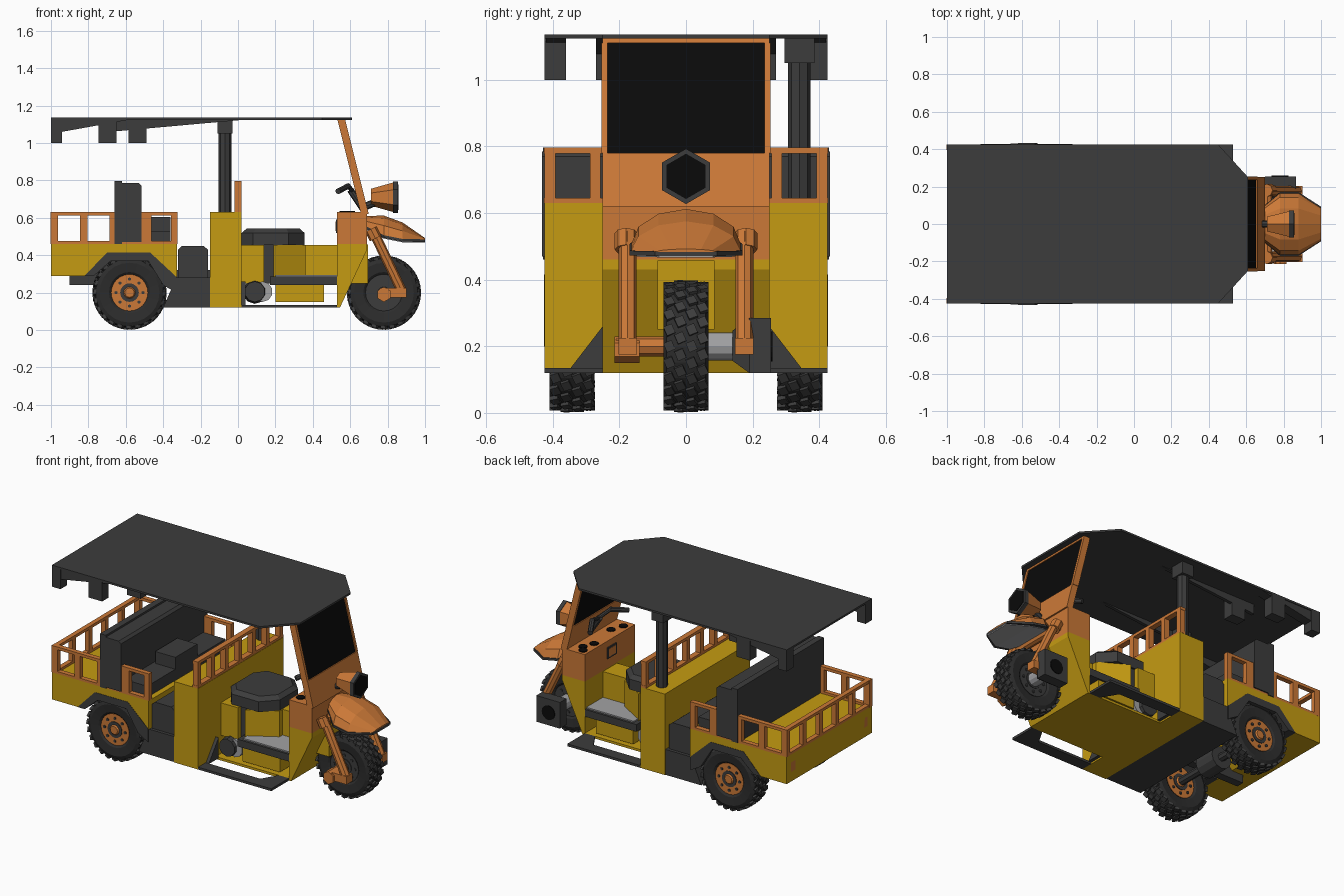
import bpy, bmesh, math
from mathutils import Vector, Matrix

if "Cube" in bpy.data.objects:
    bpy.data.objects.remove(bpy.data.objects["Cube"])


def mat(name, r, g, b):
    m = bpy.data.materials.new(name)
    m.diffuse_color = (r, g, b, 1)
    m.use_nodes = True
    m.node_tree.nodes["Principled BSDF"].inputs["Base Color"].default_value = m.diffuse_color
    return m


YEL = mat("yellow paint", 0.56, 0.33, 0.006)
ORA = mat("orange paint", 0.60, 0.19, 0.038)
DRK = mat("dark grey", 0.046, 0.046, 0.046)
TYR = mat("tyre rubber", 0.026, 0.026, 0.026)
BLK = mat("black glass", 0.003, 0.003, 0.003)
GRY = mat("light metal", 0.36, 0.36, 0.37)


def finish(name, bm, m):
    bmesh.ops.recalc_face_normals(bm, faces=bm.faces)
    me = bpy.data.meshes.new(name)
    bm.to_mesh(me)
    bm.free()
    me.materials.append(m)
    ob = bpy.data.objects.new(name, me)
    bpy.context.collection.objects.link(ob)
    return ob


def loft(name, rings, m, caps=True, closed=True):
    """Skin a list of equal-length point rings."""
    bm = bmesh.new()
    vs = [[bm.verts.new(p) for p in r] for r in rings]
    n = len(rings[0])
    for a, b in zip(vs, vs[1:]):
        for i in range(n if closed else n - 1):
            j = (i + 1) % n
            bm.faces.new((a[i], a[j], b[j], b[i]))
    if caps:
        bm.faces.new(vs[0])
        bm.faces.new(vs[-1])
    return finish(name, bm, m)


def prism(name, pts, y0, y1, m):
    return loft(name, [[(x, y, z) for x, z in pts] for y in (y0, y1)], m)


def slab(name, pts, z0, z1, m):
    return loft(name, [[(x, y, z) for x, y in pts] for z in (z0, z1)], m)


def box(name, x0, x1, y0, y1, z0, z1, m):
    return slab(name, [(x0, y0), (x1, y0), (x1, y1), (x0, y1)], z0, z1, m)


def rod(name, a, b, r, m, r2=None, n=8):
    a, b = Vector(a), Vector(b)
    d = b - a
    bm = bmesh.new()
    mx = Matrix.Translation((a + b) / 2) @ d.to_track_quat('Z', 'Y').to_matrix().to_4x4()
    bmesh.ops.create_cone(bm, cap_ends=True, segments=n, radius1=r,
                          radius2=r if r2 is None else r2, depth=d.length, matrix=mx)
    return finish(name, bm, m)


def lathe(name, prof, cx, cy, cz, m, n=24):
    rings = [[(cx + r * math.cos(2 * math.pi * i / n), cy + y, cz + r * math.sin(2 * math.pi * i / n))
              for i in range(n)] for r, y in prof]
    return loft(name, rings, m)


def wheel(name, cx, cy, rim):
    lathe(name + "_tyre", [(.095, -.05), (.11, -.062), (.16, -.068), (.182, -.058), (.19, -.03),
                           (.19, .03), (.182, .058), (.16, .068), (.11, .062), (.095, .05)], cx, cy, .2, TYR)
    # staggered tread blocks
    bm = bmesh.new()
    for k, (y, r) in enumerate([(-.05, .186), (-.017, .191), (.017, .191), (.05, .186)]):
        for i in range(24):
            a = 2 * math.pi * (i + .5 * (k % 2)) / 24
            mx = (Matrix.Translation((cx, cy, .2)) @ Matrix.Rotation(a, 4, 'Y') @ Matrix.Translation((r, y, 0))
                  @ Matrix.Rotation(.4, 4, 'X') @ Matrix.Diagonal((.014, .027, .03, 1)))
            bmesh.ops.create_cube(bm, size=1, matrix=mx)
    finish(name + "_tread", bm, DRK)
    lathe(name + "_rim", [(.098, -.054), (.098, .054)], cx, cy, .2, rim)
    for s in (-1, 1):
        y = cy + s * .054
        rod(name + "_hub", (cx, y, .2), (cx, y + s * .012, .2), .035, rim, .025, 12)
        rod(name + "_hub_ring", (cx, y, .2), (cx, y + s * .004, .2), .05, DRK, n=16)
        for i in range(8):
            a = i * math.pi / 4
            p = (cx + .072 * math.cos(a), y, .2 + .072 * math.sin(a))
            rod(name + "_bolt", p, (p[0], y + s * .006, p[2]), .009, DRK, n=6)


def railing(name, a, b, z0, z1, n, w=.032, t=.03):
    """Railing between two floor points, along x or y."""
    (xa, ya), (xb, yb) = a, b
    h = t / 2
    for za, zb in ((z0, z0 + .015), (z1 - .018, z1)):
        box(name + "_rail", min(xa, xb) - h, max(xa, xb) + h, min(ya, yb) - h, max(ya, yb) + h, za, zb, ORA)
    for i in range(n):
        f = i / (n - 1)
        x, y = xa + (xb - xa) * f, ya + (yb - ya) * f
        wx, wy = (w / 2, h) if ya == yb else (h, w / 2)
        box(name + "_post", x - wx, x + wx, y - wy, y + wy, z0, z1, ORA)


# wheels
wheel("front_wheel", .78, 0, DRK)
for s in (-1, 1):
    wheel("rear_wheel", -.58, s * .342, ORA)
rod("rear_axle", (-.58, -.3, .2), (-.58, .3, .2), .025, DRK)
rod("differential", (-.58, -.07, .2), (-.58, .07, .2), .07, DRK, n=12)

# roof with ribs and hanging blocks
slab("roof", [(-1, -.425), (.45, -.425), (.61, -.25), (.61, .25), (.45, .425), (-1, .425)], 1.124, 1.136, DRK)
for s in (-1, 1):
    for x0, x1, ya, yb in ((-1, -.94, .36, .425), (-.745, -.65, .36, .425), (-.585, -.49, .2, .27)):
        box("roof_block", x0, x1, min(s * ya, s * yb), max(s * ya, s * yb), 1.0, 1.125, DRK)
    prism("rear_roof_rib", [(-.94, 1.06), (-.58, 1.125), (-.94, 1.125)], s * .36, s * .42, DRK)
    prism("long_roof_rib", [(-.65, 1.063), (.04, 1.125), (-.65, 1.125)], s * .25, s * .27, DRK)
rod("roof_post", (-.07, .34, .63), (-.07, .34, 1.125), .034, DRK)
box("roof_post_cap", -.11, -.03, .295, .385, 1.05, 1.125, DRK)

# partition and its railing
box("partition", -.15, .02, -.425, .425, .12, .63, YEL)
railing("partition_railing", (0, -.408), (0, .408), .63, .797, 7, t=.036)

# cargo bed, wheel arches and chassis
prism("cargo_bed", [(-1, .29), (-.82, .29), (-.70, .415), (-.47, .415), (-.325, .28), (-.325, .46), (-1, .46)],
      -.425, .425, YEL)
for s in (-1, 1):
    prism("wheel_arch", [(-.82, .29), (-.70, .415), (-.47, .415), (-.33, .285), (-.33, .2), (-.4, .24),
                         (-.48, .37), (-.68, .37), (-.77, .29)], s * .25, s * .427, DRK)
    prism("rear_footwell_side", [(-.40, .12), (-.15, .12), (-.15, .28), (-.33, .28)], s * .2, s * .42, DRK)
    box("chassis_beam", -.9, -.1, s * .15 - .025, s * .15 + .025, .24, .32, DRK)
    box("tail_light", -1.0, -.994, s * .36 - .02, s * .36 + .02, .35, .41, ORA)
box("rear_floor", -.4, -.15, -.2, .2, .12, .16, DRK)
prism("passenger_box", [(-.32, .28), (-.16, .28), (-.16, .43), (-.185, .45), (-.30, .45), (-.32, .43)], -.4, .4, DRK)

# bed railings
for s in (-1, 1):
    railing("side_railing", (-.982, s * .41), (-.508, s * .41), .46, .63, 4, w=.04)
    railing("gate_frame", (-.48, s * .41), (-.342, s * .41), .46, .63, 2, w=.035)
railing("rear_railing", (-.985, -.41), (-.985, .41), .46, .63, 6)

# passenger bench
box("bench_back_frame", -.66, -.62, -.43, .43, .46, .797, DRK)
prism("bench_back", [(-.62, .47), (-.515, .47), (-.515, .77), (-.53, .785), (-.62, .785)], -.432, .432, DRK)
box("bench_cushion", -.515, -.36, -.39, .39, .46, .53, DRK)
box("bench_console", -.50, -.36, -.11, .11, .53, .605, DRK)

# cab front, dashboard and windscreen
prism("front_cowl", [(.53, .12), (.545, .12), (.69, .43), (.69, .46), (.53, .46)], -.25, .25, YEL)
box("cowl_centre", .60, .695, -.085, .085, .25, .458, YEL)
box("dashboard", .53, .69, -.25, .25, .46, .63, ORA)
box("dash_panel", .524, .53, -.06, .03, .52, .59, DRK)
box("dash_panel_face", .522, .53, -.05, .02, .53, .58, ORA)
for i, y in enumerate((-.19, -.11, .1, .17, .21)):
    rod("gauge", (.57 + .03 * (i % 2), y, .63), (.57 + .03 * (i % 2), y, .636), .026, BLK, n=12)


def screen_x(z):
    return .697 - (z - .63) * .25


def screen_bar(name, y0, y1, z0, z1, m, pad=0):
    prism(name, [(screen_x(z0) + pad, z0), (screen_x(z1) + pad, z1),
                 (screen_x(z1) - .042 - pad, z1), (screen_x(z0) - .042 - pad, z0)], y0, y1, m)


screen_bar("screen_lower_panel", -.25, .25, .62, .78, ORA)
screen_bar("screen_top_bar", -.25, .25, 1.11, 1.125, ORA)
for s in (-1, 1):
    screen_bar("screen_pillar", s * .235, s * .253, .78, 1.11, ORA)
screen_bar("windscreen", -.236, .236, .78, 1.11, BLK, -.006)

# floor, side steps and under-seat machinery
box("floor_pan", .02, .53, -.25, .25, .12, .135, YEL)
for s in (-1, 1):
    slab("side_step", [(.02, s * .35), (.40, s * .35), (.46, s * .25), (.53, s * .25), (.53, s * .425), (.02, s * .425)],
         .12, .135, DRK)
    loft("step_gusset", [[(x, s * .35, .13), (x, s * .25, .13), (x, s * .25, .26)] for x in (.02, .04)], DRK)
    rod("gearbox_end", (.09, s * .12, .205), (.09, s * .24, .205), .065, DRK, .055, 10)
    rod("gearbox_ring", (.13, s * .14, .205), (.13, s * .22, .205), .055, GRY, n=10)
box("footwell_box", .20, .46, -.24, .24, .15, .24, YEL)
box("footwell_rim", .17, .53, -.25, .25, .24, .285, DRK)
box("foot_plate", .20, .53, -.235, .235, .285, .293, GRY)
box("seat_base_side", .02, .14, -.2, .2, .25, .455, YEL)
box("seat_base_gap", .14, .2, -.17, .17, .25, .455, DRK)
slab("seat_base_front", [(.19, -.2), (.36, -.1), (.36, .1), (.19, .2)], .285, .455, YEL)
box("centre_tunnel", .35, .535, -.07, .07, .285, .455, YEL)

# driver seat, tapered eight-sided cushion
oct_pts = [(.02, -.1), (.08, -.18), (.27, -.18), (.355, -.09), (.355, .09), (.27, .18), (.08, .18), (.02, .1)]
loft("driver_seat", [[(.19 + (x - .19) * f, y * f, z) for x, y in oct_pts]
                     for z, f in ((.455, 1), (.52, 1), (.542, .85))], DRK)

# handlebar
rod("steering_stem", (.68, 0, .63), (.60, 0, .75), .018, DRK)
for s in (-1, 1):
    rod("handlebar_arm", (.61, 0, .745), (.59, s * .09, .77), .012, DRK)
    rod("handlebar_grip", (.59, s * .09, .77), (.535, s * .19, .742), .016, DRK)

# headlight: six-sided shell with rim and lens
rod("headlight_shell", (.71, 0, .71), (.83, 0, .71), .045, ORA, .079, 6).rotation_euler = (0, 0, 0)
rod("headlight_rim", (.83, 0, .71), (.855, 0, .71), .083, DRK, n=6)
rod("headlight_lens", (.85, 0, .71), (.858, 0, .71), .068, BLK, n=6)
rod("headlight_bracket", (.68, 0, .66), (.75, 0, .69), .02, DRK)

# front mudguard: faceted dome over a thin rim
stations = [(.69, .09, .55, .61), (.78, .165, .505, .612), (.88, .165, .485, .575), (1.0, .09, .483, .492)]
loft("mudguard", [[(x, w * math.cos(i * math.pi / 6), zb + (zt - zb) * math.sin(i * math.pi / 6))
                   for i in range(7)] for x, w, zb, zt in stations], ORA)
for nm, d0, d1, k, m in (("mudguard_rim", -.012, .002, 1.03, DRK), ("mudguard_lining", -.016, -.01, .9, GRY)):
    loft(nm, [[(x, -w * k, zb + d0), (x, w * k, zb + d0), (x, w * k, zb + d1), (x, -w * k, zb + d1)]
              for x, w, zb, _ in stations], m)

# front fork
for s in (-1, 1):
    rod("fork_leg", (.72, s * .175, .535), (.875, s * .175, .21), .027, ORA)
    rod("fork_sleeve", (.71, s * .18, .54), (.735, s * .18, .49), .034, ORA)
    box("fork_foot", .76, .90, s * .175 - .028, s * .175 + .028, .175, .225, ORA)
rod("fork_bridge", (.715, -.19, .51), (.715, .19, .51), .025, ORA)
rod("front_axle", (.78, -.21, .2), (.78, .06, .2), .03, ORA)
rod("axle_nut", (.78, -.215, .19), (.78, -.14, .19), .04, ORA, n=6)

# drive motor beside the front wheel
rod("motor_shaft", (.78, .06, .2), (.78, .15, .2), .042, GRY, n=12)
loft("motor_box", [[(.78 + (x - .78) * f, y, .2 + (z - .2) * f) for x, z in
                    ((.70, .12), (.865, .12), (.865, .285), (.70, .285))]
                   for y, f in ((.14, .55), (.19, 1), (.255, 1))], DRK)
rod("motor_cap", (.78, .25, .2), (.78, .259, .2), .045, BLK, n=16)
